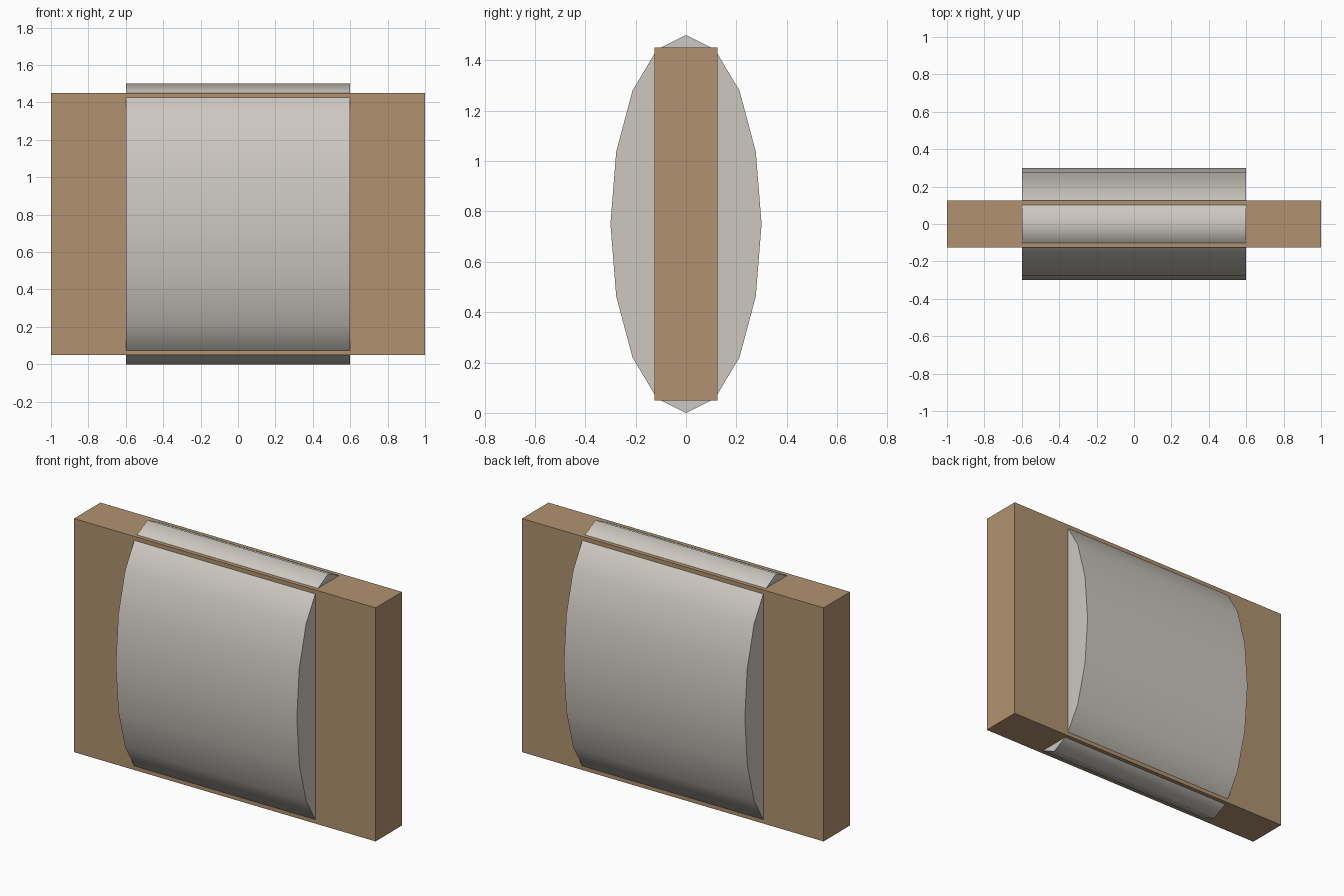
import bpy, bmesh, math

if "Cube" in bpy.data.objects:
    bpy.data.objects.remove(bpy.data.objects["Cube"])


def material(name, rgb):
    m = bpy.data.materials.new(name)
    m.diffuse_color = (*rgb, 1)
    m.use_nodes = True
    m.node_tree.nodes["Principled BSDF"].inputs["Base Color"].default_value = m.diffuse_color
    return m


tan = material("tan", (0.44, 0.29, 0.16))
stone = material("pale_stone", (0.61, 0.58, 0.53))

# Flat board
bpy.ops.mesh.primitive_cube_add(size=1, location=(0, 0, 0.75))
board = bpy.context.object
board.name = "board"
board.scale = (2.0, 0.25, 1.4)
bpy.ops.object.transform_apply(location=False, rotation=False, scale=True)
board.data.materials.append(tan)

# Sixteen-sided elliptical drum passing through the board, lying along x
SIDES, HALF_LENGTH = 16, 0.6
bm = bmesh.new()
profile = []
for i in range(SIDES):
    a = 2 * math.pi * i / SIDES
    profile.append(bm.verts.new((-HALF_LENGTH, 0.3 * math.cos(a), 0.75 * math.sin(a))))
cap = bm.faces.new(profile)
ext = bmesh.ops.extrude_face_region(bm, geom=[cap], use_keep_orig=True)
moved = [g for g in ext["geom"] if isinstance(g, bmesh.types.BMVert)]
bmesh.ops.translate(bm, verts=moved, vec=(2 * HALF_LENGTH, 0, 0))
bmesh.ops.recalc_face_normals(bm, faces=bm.faces)
mesh = bpy.data.meshes.new("elliptical_drum")
bm.to_mesh(mesh)
bm.free()
drum = bpy.data.objects.new("elliptical_drum", mesh)
drum.location.z = 0.75
bpy.context.collection.objects.link(drum)
mesh.materials.append(stone)

# Smooth around the drum, sharp at its end caps
bpy.ops.object.select_all(action='DESELECT')
drum.select_set(True)
bpy.context.view_layer.objects.active = drum
bpy.ops.object.shade_smooth_by_angle(angle=math.radians(65))
